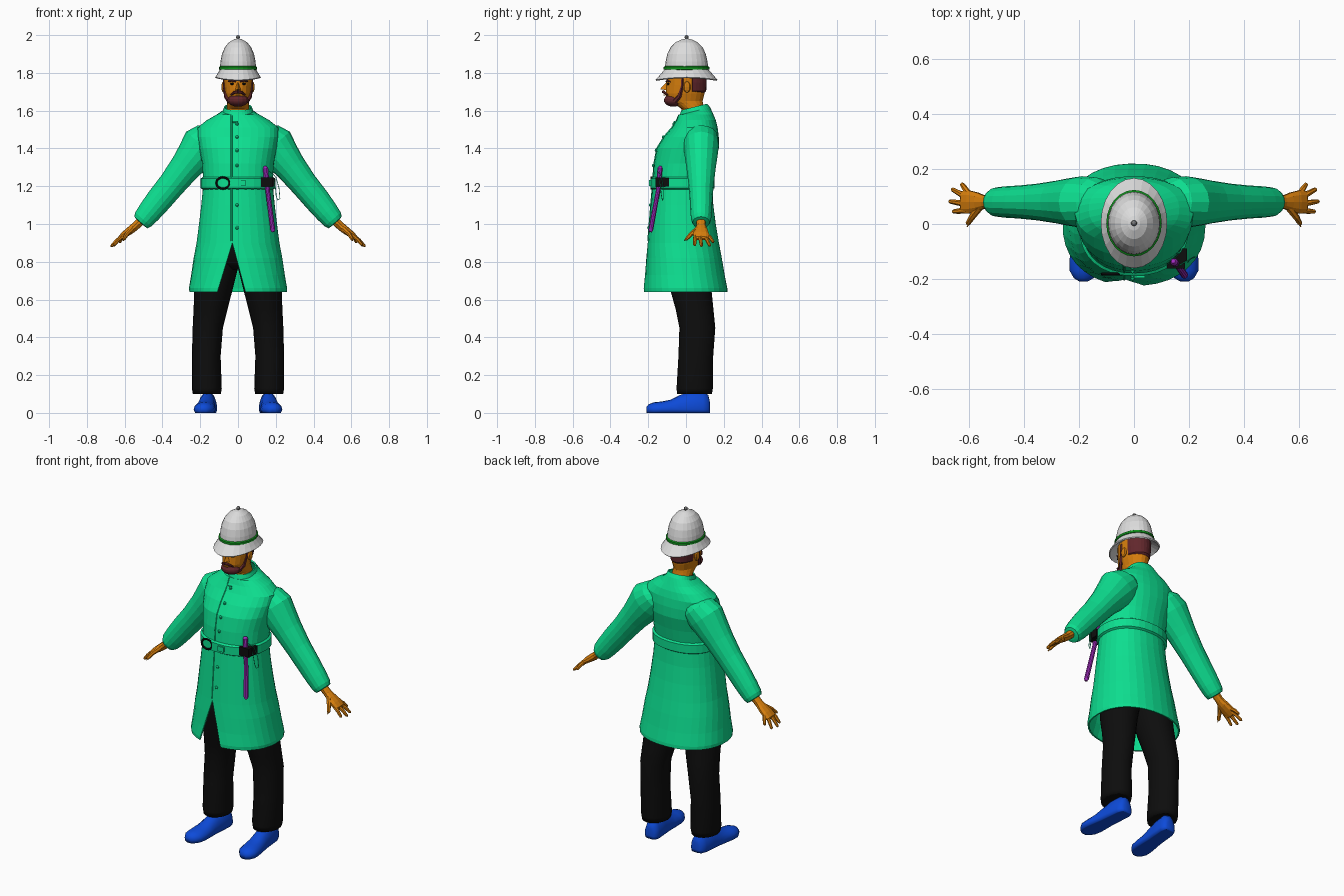
import bpy, bmesh, math
from mathutils import Vector

def material(name, rgb):
    m = bpy.data.materials.new(name)
    m.diffuse_color = (*rgb, 1)
    return m

COAT = material("coat_green", (0.004, 0.74, 0.28))
SKIN = material("skin_orange", (0.68, 0.21, 0.004))
BLACK = material("black", (0.004, 0.004, 0.004))
BLUE = material("shoe_blue", (0.004, 0.07, 0.70))
WHITE = material("helmet_white", (0.72, 0.72, 0.72))
BAND = material("band_green", (0.005, 0.30, 0.012))
BROWN = material("hair_brown", (0.12, 0.02, 0.025))
PURPLE = material("baton_purple", (0.36, 0.025, 0.52))
GREY = material("grey", (0.2, 0.2, 0.2))

def finish(name, bm, mat, smooth=False):
    bmesh.ops.remove_doubles(bm, verts=bm.verts, dist=0.0002)
    bmesh.ops.recalc_face_normals(bm, faces=bm.faces)
    me = bpy.data.meshes.new(name)
    bm.to_mesh(me)
    bm.free()
    me.materials.append(mat)
    for p in me.polygons:
        p.use_smooth = smooth
    ob = bpy.data.objects.new(name, me)
    bpy.context.collection.objects.link(ob)
    return ob

def loft(name, rings, mat, closed=True, caps=True, smooth=False):
    """Skin a list of equal-length point rings."""
    bm = bmesh.new()
    vs = [[bm.verts.new(p) for p in r] for r in rings]
    n = len(rings[0])
    for a, b in zip(vs, vs[1:]):
        for i in range(n if closed else n - 1):
            j = (i + 1) % n
            bm.faces.new((a[i], a[j], b[j], b[i]))
    if caps:
        bm.faces.new(vs[0][::-1])
        bm.faces.new(vs[-1])
    return finish(name, bm, mat, smooth)

def oval(z, cx, cy, rx, ry, n=20, dip=0, tilt=0):
    out = []
    for i in range(n):
        a = 2 * math.pi * i / n
        s, c = math.sin(a), math.cos(a)
        out.append((cx + rx * s, cy - ry * c, z - dip * c * c - tilt * c))
    return out

def tube(name, pts, radii, mat, n=8, smooth=False):
    pts = [Vector(p) for p in pts]
    rings = []
    for i, p in enumerate(pts):
        d = (pts[min(i + 1, len(pts) - 1)] - pts[max(i - 1, 0)]).normalized()
        side = Vector((0, 1, 0)) if abs(d.y) < 0.8 else Vector((0, 0, 1))
        u = d.cross(side).normalized()
        v = d.cross(u)
        rings.append([p + radii[i] * (u * math.cos(2 * math.pi * k / n) + v * math.sin(2 * math.pi * k / n))
                      for k in range(n)])
    return loft(name, rings, mat, smooth=smooth)

def ball(name, loc, size, mat, seg=12):
    bm = bmesh.new()
    bmesh.ops.create_uvsphere(bm, u_segments=seg, v_segments=seg // 2 + 2, radius=1)
    for v in bm.verts:
        v.co = Vector(loc) + Vector([v.co[i] * size[i] for i in range(3)])
    return finish(name, bm, mat)

def box(name, loc, size, mat):
    bm = bmesh.new()
    bmesh.ops.create_cube(bm, size=1)
    for v in bm.verts:
        v.co = Vector(loc) + Vector([v.co[i] * size[i] for i in range(3)])
    return finish(name, bm, mat)

# Coat sections: height, front y, back y, half width
ROWS = [(.64, -.224, .22, .258), (.66, -.225, .219, .26), (.73, -.217, .205, .248), (.82, -.21, .19, .235),
        (.90, -.203, .175, .22), (1.0, -.195, .158, .207), (1.1, -.187, .145, .195), (1.18, -.18, .14, .187),
        (1.25, -.175, .142, .186), (1.32, -.17, .155, .19), (1.40, -.155, .174, .205), (1.46, -.118, .174, .215),
        (1.51, -.075, .168, .215), (1.55, -.05, .158, .165), (1.58, -.038, .145, .112),
        (1.597, -.033, .128, .08), (1.62, -.025, .112, .074)]
P = 0.9

def coat_point(row, phi, grow=0):
    z, f, b, rx = row
    s, c = math.sin(phi), math.cos(phi)
    x = math.copysign(abs(s) ** P, s) * (rx + grow)
    y = (f + b) / 2 - math.copysign(abs(c) ** P, c) * ((b - f) / 2 + grow)
    return (x, y, z + (0.25 * (y - .045) if z > 1.59 else 0))

def coat_angle(x, rx):
    return math.copysign(math.asin(min(1, abs(x) / rx) ** (1 / P)), x)

def on_coat(x, z, out=0.0):
    for a, b in zip(ROWS, ROWS[1:]):
        if a[0] <= z <= b[0]:
            t = (z - a[0]) / (b[0] - a[0])
            row = [p + (q - p) * t for p, q in zip(a, b)]
            return Vector((x, coat_point(row, coat_angle(x, row[3]))[1] - out, z))

# Coat body, open along a slit at the lower front
rings = []
for row in ROWS:
    t = max(0, (.90 - row[0]) / .26)
    right = coat_angle(-.03 + .07 * t, row[3])
    left = coat_angle(-.03 - .08 * t, row[3]) + 2 * math.pi
    rings.append([coat_point(row, right + (left - right) * i / 32) for i in range(33)])
coat = loft("coat_body", rings, COAT, closed=False, caps=False)
sol = coat.modifiers.new("cloth", 'SOLIDIFY')
sol.thickness = 0.008

# Belt, placket and buttons
belt = []
for z, g in ((1.183, 0), (1.19, .011), (1.24, .011), (1.248, 0)):
    row = (z, -.178, .141, .187)
    belt.append([coat_point(row, 2 * math.pi * i / 32, g) for i in range(32)])
loft("belt", belt, COAT, caps=False)
pl = [on_coat(-.035, z) for z in (.91, 1.0, 1.1, 1.18, 1.25, 1.32, 1.40, 1.46, 1.51, 1.55, 1.575)]
tube("placket_edge", pl, [.005] * len(pl), COAT, 6)
for z in (.98, 1.1, 1.31, 1.39, 1.46, 1.53):
    ball("button", on_coat(-.005, z, .002), (.009, .007, .009), COAT, 8)
tube("collar_hook", [on_coat(-.03, 1.54, .006), on_coat(.0, 1.54, .006)], [.005, .005], COAT, 6)
box("belt_clasp", on_coat(.02, 1.217, .013), (.04, .012, .03), COAT)
ring = [on_coat(-.08, 1.217, .016) + Vector((.035 * math.cos(a), 0, .03 * math.sin(a)))
        for a in [2 * math.pi * i / 20 for i in range(21)]]
tube("belt_ring", ring, [.006] * 21, BLACK, 6)

# Baton, holder and cord
tube("baton", [(.143, -.135, 1.305), (.146, -.138, 1.295), (.152, -.143, 1.22), (.158, -.149, 1.17),
               (.184, -.186, .97), (.186, -.188, .958)], [.008, .014, .014, .012, .013, .008], PURPLE, 10)
box("baton_holder", (.153, -.135, 1.222), (.065, .055, .05), BLACK)
box("holder_strap", (.180, -.112, 1.222), (.025, .045, .045), BLACK)
tube("cord", [(.165, -.15, 1.28), (.2, -.13, 1.25), (.217, -.12, 1.19), (.222, -.12, 1.135), (.21, -.125, 1.125),
              (.202, -.13, 1.15), (.195, -.14, 1.23)], [.002] * 7, COAT, 5)

# Limbs, mirrored left and right
for s in (-1, 1):
    # Sleeve: x, z, in-plane radius, y radius
    path = [(.09, 1.49, .05, .06), (.14, 1.46, .095, .09), (.19, 1.415, .112, .094), (.245, 1.345, .093, .085),
            (.28, 1.30, .083, .078), (.35, 1.21, .073, .067), (.42, 1.125, .069, .06), (.47, 1.063, .063, .057),
            (.502, 1.024, .056, .053), (.514, 1.008, .047, .045), (.516, 1.006, .03, .03)]
    rings = []
    for x, z, ru, rv in path:
        rings.append([(s * (x + .75 * ru * math.cos(a)), .08 + rv * math.sin(a), z + .66 * ru * math.cos(a))
                      for a in [2 * math.pi * i / 16 for i in range(16)]])
    loft("sleeve", rings, COAT)
    # Hand: palm, four fingers and thumb
    palm = []
    for x, z, t, w in ((.50, 1.03, .024, .026), (.545, .987, .022, .025), (.57, .967, .021, .036),
                       (.60, .945, .018, .044), (.625, .925, .013, .042), (.63, .92, .006, .035)):
        palm.append([(s * (x + .6 * t * math.cos(a)), .08 + w * math.sin(a), z + .8 * t * math.cos(a))
                     for a in [2 * math.pi * i / 10 for i in range(10)]])
    loft("palm", palm, SKIN)
    for y0, x1, y1, z1 in ((.05, .66, .045, .885), (.071, .674, .083, .88), (.092, .664, .128, .882),
                           (.108, .628, .147, .902)):
        a, b = Vector((s * .60, y0, .943)), Vector((s * x1, y1, z1))
        tube("finger", [a, a.lerp(b, .55) + Vector((0, 0, .006)), a.lerp(b, .93), b], [.011, .0105, .008, .003], SKIN, 7)
    tube("thumb", [(s * .56, .065, .975), (s * .59, .025, .945), (s * .604, .002, .92), (s * .606, -.01, .912)],
         [.015, .012, .009, .003], SKIN, 7)
    # Trouser leg: z, x, y, half width, half depth
    leg = [(.105, .165, .045, .06, .075), (.10, .165, .045, .074, .092), (.13, .165, .046, .079, .096),
           (.30, .168, .052, .076, .092), (.45, .16, .06, .08, .095), (.55, .145, .045, .09, .1),
           (.64, .132, .028, .1, .108), (.75, .112, .02, .108, .115), (.92, .09, .01, .09, .12)]
    loft("trouser_leg", [oval(z, s * x, y, rx, ry) for z, x, y, rx, ry in leg], BLACK, smooth=True)
    # Shoe: y, half width, height
    shoe = []
    for y, w, h in ((.126, .022, .06), (.118, .038, .095), (.09, .047, .112), (.02, .048, .112), (-.03, .049, .095),
                    (-.08, .054, .07), (-.13, .058, .06), (-.17, .054, .056), (-.197, .036, .046), (-.21, .014, .03)):
        cx = .165 - y * .09
        shoe.append([(s * (cx + w * math.cos(a) * (1 if math.sin(a) > -.1 else .95)), y,
                      max(0, .018 + (h - .018) * math.sin(a)) if math.sin(a) > -.1 else 0)
                     for a in [2 * math.pi * i / 16 for i in range(16)]])
    loft("shoe", shoe, BLUE, smooth=True)
    # Paired face details
    ball("ear", (s * .077, .005, 1.725), (.011, .02, .03), SKIN, 8)
    tube("sideburn", [(s * .074, -.018, 1.785), (s * .072, -.02, 1.73), (s * .062, -.035, 1.675),
                      (s * .045, -.06, 1.65)], [.007, .008, .012, .014], BROWN, 6)
    ball("eye", (s * .03, -.094, 1.742), (.013, .008, .006), BLACK, 8)
    tube("eyebrow", [(s * .012, -.105, 1.754), (s * .033, -.098, 1.76), (s * .052, -.083, 1.753)],
         [.004, .006, .003], BROWN, 6)
    tube("moustache", [(0, -.12, 1.7), (s * .018, -.115, 1.697), (s * .038, -.098, 1.683)],
         [.009, .008, .004], BROWN, 6)
loft("trouser_seat", [oval(z, 0, .01, rx, ry) for z, rx, ry in
                      ((.76, .08, .07), (.80, .15, .12), (.9, .17, .135), (1.0, .165, .13))], BLACK, smooth=True)

# Head and neck
head = [(1.54, .045, .06, .055), (1.61, .035, .057, .06), (1.635, .015, .057, .075), (1.65, -.005, .058, .093),
        (1.69, -.005, .069, .103), (1.735, -.002, .075, .102), (1.80, 0, .078, .105), (1.85, 0, .06, .08)]
loft("head", [oval(z, 0, y, rx, ry) for z, y, rx, ry in head], SKIN)
loft("nose", [[(0, -.10, 1.755), (.008, -.09, 1.75), (-.008, -.09, 1.75)],
              [(0, -.138, 1.714), (.017, -.1, 1.708), (-.017, -.1, 1.708)]], SKIN)
ball("beard", (0, -.067, 1.655), (.057, .05, .034), BROWN, 14)
box("lower_lip", (0, -.114, 1.683), (.026, .009, .006), SKIN)
hair = []
for z, rx, ry in ((1.695, .062, .098), (1.705, .073, .107), (1.75, .08, .109), (1.80, .08, .108)):
    hair.append([(rx * math.cos(a), ry * math.sin(a), z) for a in
                 [math.radians(18 + 144 * i / 12) for i in range(13)]])
h = loft("hair", hair, BROWN, closed=False, caps=False)
h.modifiers.new("thickness", 'SOLIDIFY').thickness = 0.012

# Helmet
dome = [(1.80, .078, .10, 0), (1.772, .116, .158, .014), (1.777, .121, .164, .014), (1.795, .109, .143, .008),
        (1.818, .096, .116, 0), (1.86, .093, .111, 0), (1.90, .085, .102, 0), (1.935, .07, .085, 0),
        (1.962, .048, .058, 0), (1.977, .022, .027, 0), (1.981, .008, .008, 0)]
loft("helmet", [oval(z, 0, .003, rx, ry, 24, dip) for z, rx, ry, dip in dome], WHITE)
loft("helmet_band", [oval(z, 0, .003, .096 + g, .116 + g, 24) for z, g in
                     ((1.815, -.002), (1.819, .005), (1.831, .005), (1.837, -.004))], BAND, caps=False)
ball("helmet_knob", (0, .003, 1.989), (.011, .011, .011), GREY, 10)
